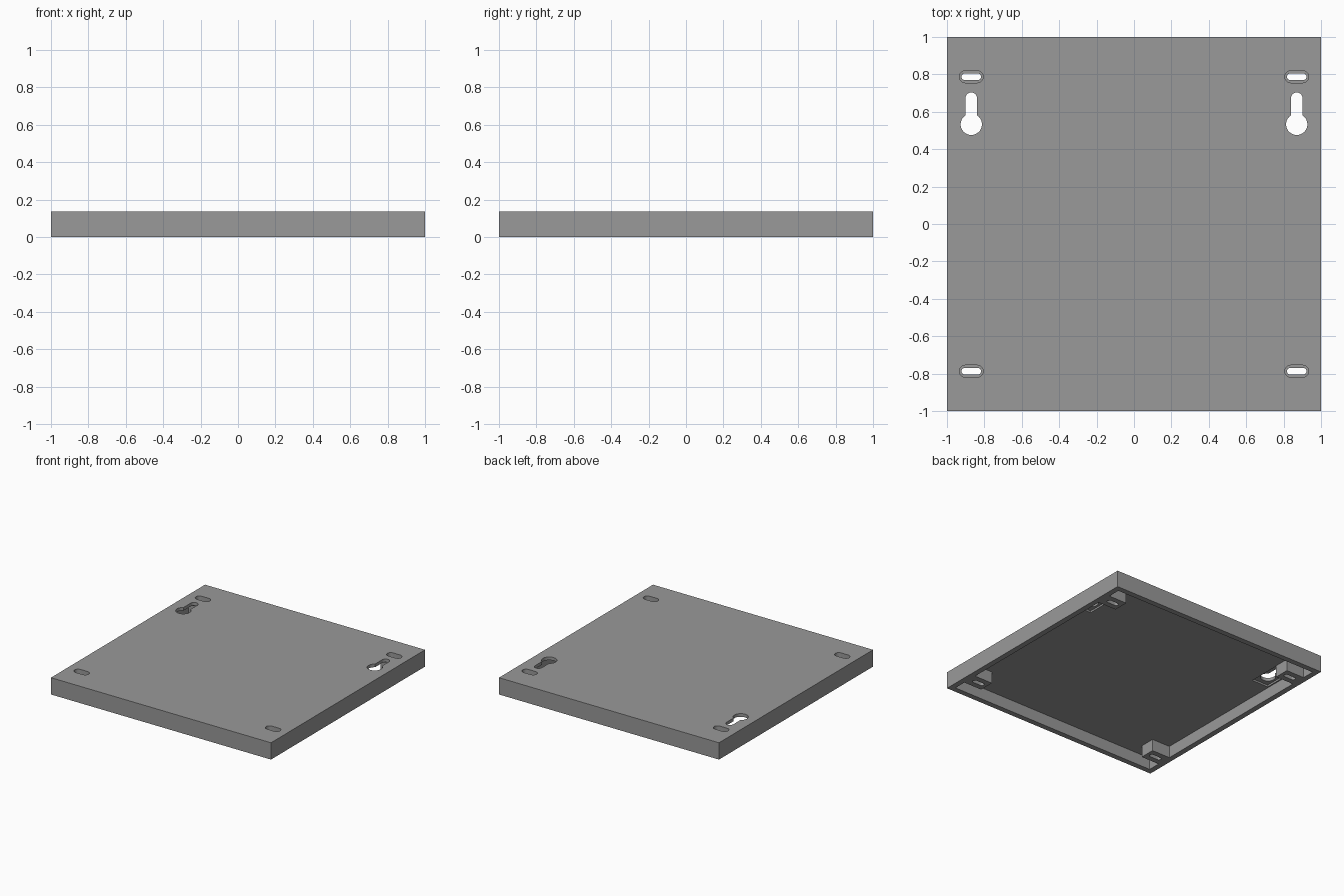
import bpy, bmesh, math

if "Cube" in bpy.data.objects:
    bpy.data.objects.remove(bpy.data.objects["Cube"])

H, CEIL, RIM = 0.138, 0.097, 0.955      # height, ceiling of hollow, inner wall position
SX, SY = 0.87, 0.787                    # slot centres


def arc(cx, cy, r, a0, a1, n=14):
    return [(cx + r * math.cos(math.radians(a0 + (a1 - a0) * i / n)),
             cy + r * math.sin(math.radians(a0 + (a1 - a0) * i / n))) for i in range(n + 1)]


def rect(x0, x1, y0, y1):
    return [(x0, y0), (x1, y0), (x1, y1), (x0, y1)]


def slot(half_len, r):
    d = half_len - r
    return arc(SX + d, SY, r, -90, 90) + arc(SX - d, SY, r, 90, 270)


def mirrored(outline, both_ends):
    # copies of an outline left and right, and optionally front and back
    return [[(x * sx, y * sy) for x, y in outline]
            for sx in (1, -1) for sy in ((1, -1) if both_ends else (1,))]


def prisms(name, outlines, z0, z1):
    bm = bmesh.new()
    for pts in outlines:
        face = bm.faces.new([bm.verts.new((x, y, z0)) for x, y in pts])
        ext = bmesh.ops.extrude_face_region(bm, geom=[face])
        top = [v for v in ext["geom"] if isinstance(v, bmesh.types.BMVert)]
        bmesh.ops.translate(bm, verts=top, vec=(0, 0, z1 - z0))
    bmesh.ops.recalc_face_normals(bm, faces=bm.faces)
    me = bpy.data.meshes.new(name)
    bm.to_mesh(me)
    bm.free()
    ob = bpy.data.objects.new(name, me)
    bpy.context.collection.objects.link(ob)
    return ob


# Square cover
cover = prisms("mounting_cover", [rect(-1, 1, -1, 1)], 0, H)

# Hollow underside, notched so that a slot boss stays on the side walls at each corner
quarter = [(RIM, SY - 0.063), (SX - 0.08, SY - 0.063), (SX - 0.08, SY + 0.063),
           (RIM, SY + 0.063), (RIM, RIM)]
back = quarter + [(-x, y) for x, y in reversed(quarter)]
hollow = back + [(-x, -y) for x, y in back]

# Keyhole: round opening with a narrow rounded stem
KY, KR, SR = 0.533, 0.057, 0.031
a = math.degrees(math.acos(SR / KR))
keyhole = arc(SX, 0.672, SR, 0, 180) + arc(SX, KY, KR, 180 - a, 360 + a, 28)

cutters = [
    prisms("hollow_cutter", [hollow], -0.1, CEIL),
    prisms("keyhole_recess_cutter", mirrored(rect(0.795, 0.945, 0.44, 0.715), False), 0.05, 0.112),
    prisms("keyhole_cutter", mirrored(keyhole, False), -0.1, 0.3),
    prisms("counterbore_cutter", mirrored(slot(0.064, 0.032), True), 0.03, 0.3),
    prisms("slot_cutter", mirrored(slot(0.052, 0.018), True), -0.1, 0.2),
]
for c in cutters:
    mod = cover.modifiers.new(c.name, "BOOLEAN")
    mod.operation = "DIFFERENCE"
    mod.solver = "EXACT"
    mod.object = c

# Bake the cuts and drop the cutters
bpy.context.view_layer.update()
dg = bpy.context.evaluated_depsgraph_get()
mesh = bpy.data.meshes.new_from_object(cover.evaluated_get(dg))
cover.modifiers.clear()
cover.data = mesh
for c in cutters:
    bpy.data.objects.remove(c)

grey = bpy.data.materials.new("mid_grey")
grey.diffuse_color = (0.32, 0.32, 0.32, 1)
grey.use_nodes = True
grey.node_tree.nodes["Principled BSDF"].inputs["Base Color"].default_value = grey.diffuse_color
mesh.materials.clear()
mesh.materials.append(grey)

# Smooth the rounded slot walls, keep edges sharp
bpy.context.view_layer.objects.active = cover
cover.select_set(True)
bpy.ops.object.shade_smooth_by_angle(angle=math.radians(30))
